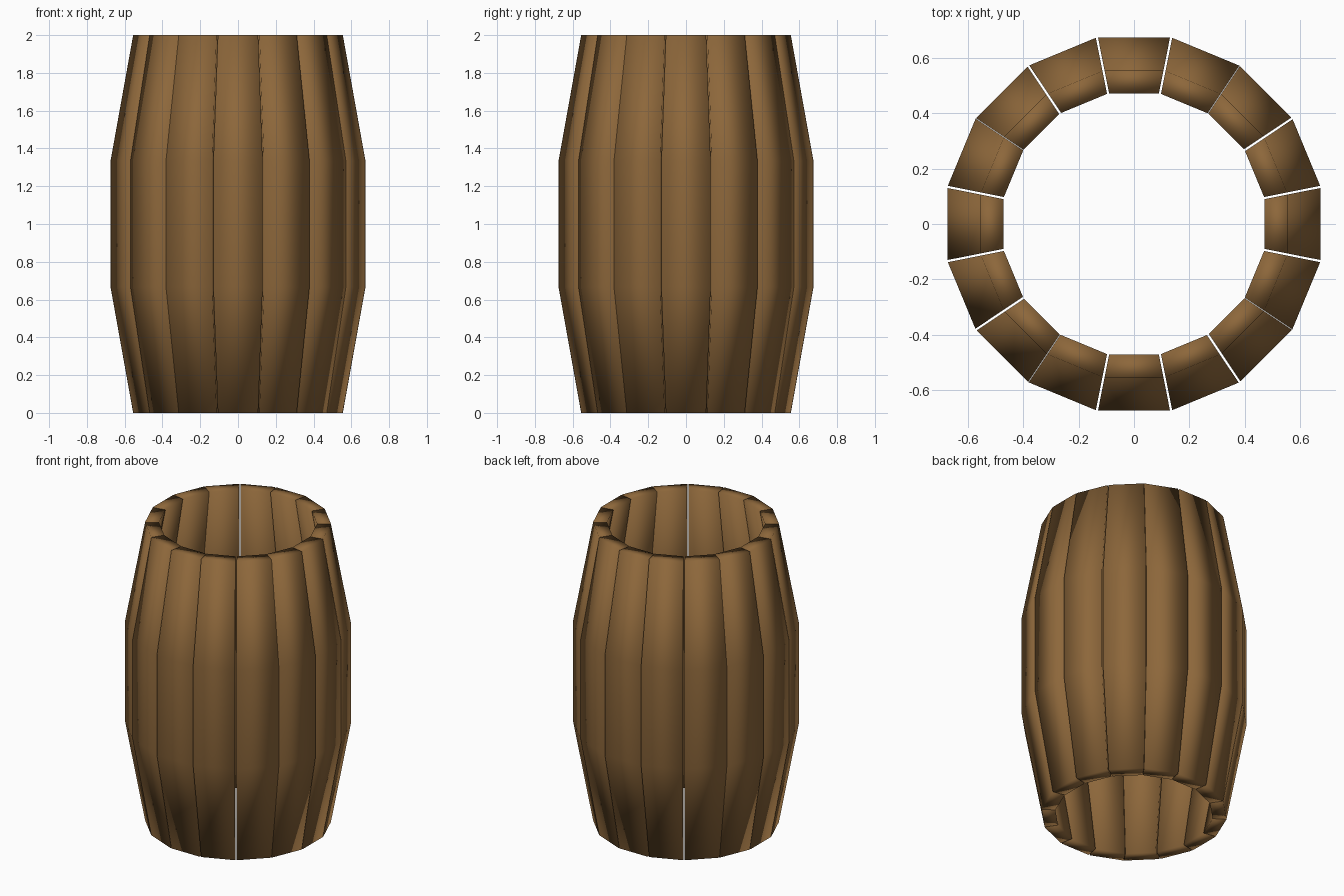
import bpy, bmesh, math
from mathutils import Vector

if "Cube" in bpy.data.objects:
    bpy.data.objects.remove(bpy.data.objects["Cube"])

STAVES = 16
STEP = 2 * math.pi / STAVES
THICK = 0.083
# (height, outer apothem) rings of the bulging barrel profile
RINGS = [(0.0, 0.555), (0.667, 0.675), (1.333, 0.675), (2.0, 0.555)]

wood = bpy.data.materials.new("brown_wood")
wood.diffuse_color = (0.265, 0.135, 0.043, 1.0)
wood.use_nodes = True
wood.node_tree.nodes["Principled BSDF"].inputs["Base Color"].default_value = wood.diffuse_color


def half_gap(joint):
    """Every fourth joint is nearly closed, the rest are slightly open."""
    return 0.001 if joint % 4 == 2 else 0.004


def make_stave(i):
    """One solid plank: four quad sections bridged into a bent box."""
    a = i * STEP
    out = Vector((math.cos(a), math.sin(a), 0))
    side = Vector((-math.sin(a), math.cos(a), 0))
    g_low, g_high = half_gap((i - 1) % STAVES), half_gap(i)
    t = math.tan(STEP / 2)
    bm = bmesh.new()
    sections = []
    for z, r in RINGS:
        inner = r - THICK
        pts = [(r, g_low - r * t), (r, r * t - g_high),
               (inner, inner * t - g_high), (inner, g_low - inner * t)]
        sections.append([bm.verts.new(out * p + side * s + Vector((0, 0, z)))
                         for p, s in pts])
    for lo, hi in zip(sections, sections[1:]):
        for k in range(4):
            n = (k + 1) % 4
            bm.faces.new((lo[k], lo[n], hi[n], hi[k]))
    bm.faces.new(sections[0][::-1])
    bm.faces.new(sections[-1])
    bmesh.ops.recalc_face_normals(bm, faces=bm.faces)
    # the planks are softly shaded all over
    for f in bm.faces:
        f.smooth = True
    me = bpy.data.meshes.new(f"barrel_stave_{i + 1}")
    bm.to_mesh(me)
    bm.free()
    me.materials.append(wood)
    bpy.context.collection.objects.link(bpy.data.objects.new(me.name, me))


# ring of staves
for i in range(STAVES):
    make_stave(i)
